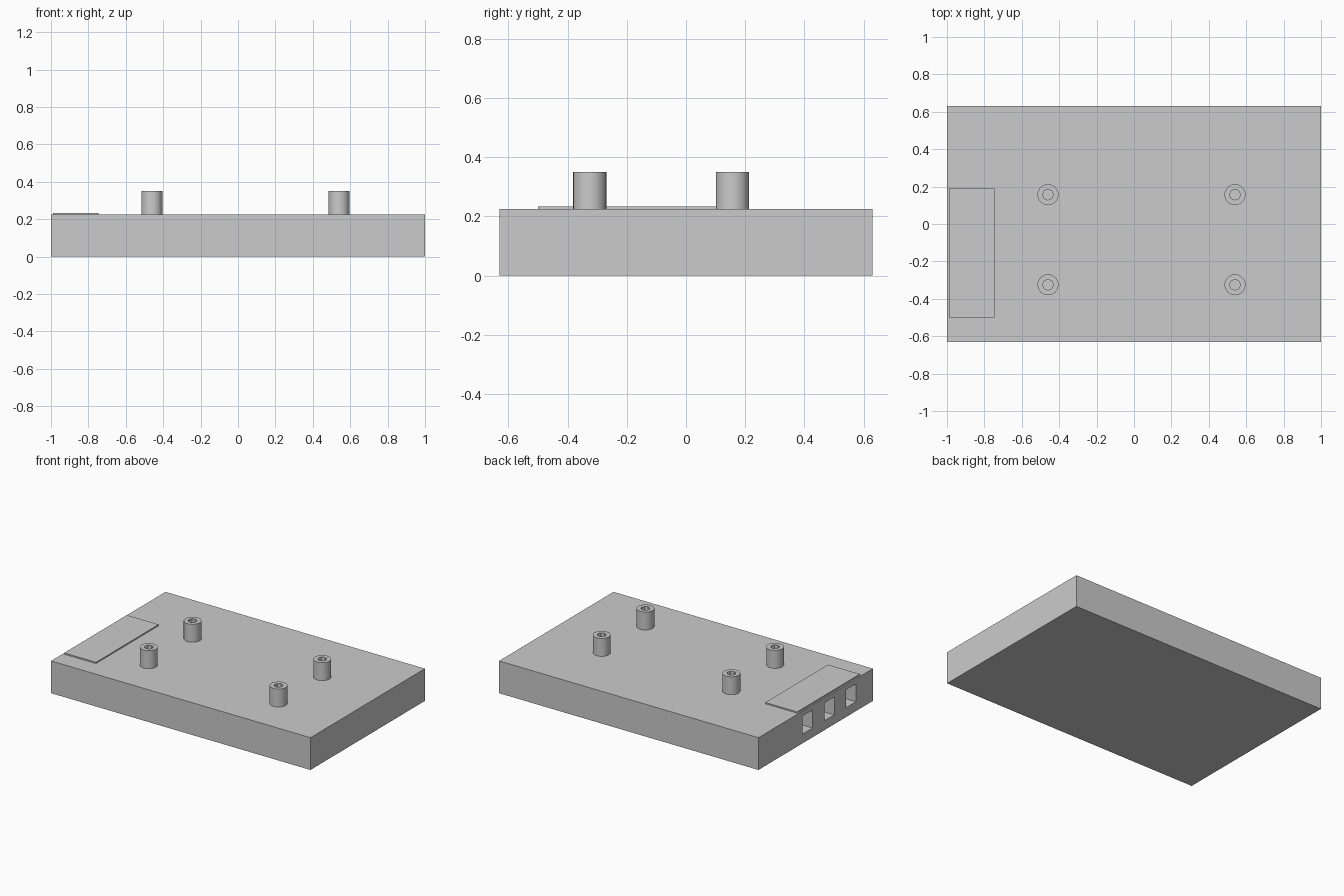
import bpy
import bmesh
from math import radians
from mathutils import Matrix, Vector

cube = bpy.data.objects.get("Cube")
if cube:
    bpy.data.objects.remove(cube, do_unlink=True)

grey = bpy.data.materials.new("plain grey")
grey.use_nodes = True
grey.diffuse_color = (0.6, 0.6, 0.6, 1)
grey.node_tree.nodes["Principled BSDF"].inputs["Base Color"].default_value = (0.6, 0.6, 0.6, 1)


def finish(name, bm):
    mesh = bpy.data.meshes.new(name)
    bm.to_mesh(mesh)
    bm.free()
    mesh.materials.append(grey)
    obj = bpy.data.objects.new(name, mesh)
    bpy.context.collection.objects.link(obj)
    return obj


def box(name, low, high):
    low, high = Vector(low), Vector(high)
    bm = bmesh.new()
    place = Matrix.Translation((low + high) / 2) @ Matrix.Diagonal((*(high - low), 1))
    bmesh.ops.create_cube(bm, size=1, matrix=place)
    return finish(name, bm)


def cylinder(name, x, y, bottom, top, radius, sides):
    bm = bmesh.new()
    bmesh.ops.create_cone(bm, cap_ends=True, segments=sides, radius1=radius, radius2=radius,
                          depth=top - bottom,
                          matrix=Matrix.Translation((x, y, (bottom + top) / 2)))
    return finish(name, bm)


def cut(target, cutter):
    mod = target.modifiers.new("cut", "BOOLEAN")
    mod.operation, mod.solver, mod.object = "DIFFERENCE", "EXACT", cutter
    select(target)
    bpy.ops.object.modifier_apply(modifier=mod.name)
    bpy.data.objects.remove(cutter, do_unlink=True)


def select(obj):
    bpy.ops.object.select_all(action="DESELECT")
    obj.select_set(True)
    bpy.context.view_layer.objects.active = obj


TOP = 0.225

# Case with three square ports in its right end
case = box("case", (-1, -0.63, 0), (1, 0.63, TOP))
for y in (0.09, -0.15, -0.39):
    cut(case, box("port_cutter", (-1.1, y - 0.055, 0.065), (-0.76, y + 0.055, 0.19)))

# Thin cover above the ports
box("port_cover", (-0.99, -0.5, TOP - 0.01), (-0.745, 0.19, TOP + 0.009))

# Four hollow standoffs
for x, x_name in ((-0.46, "right"), (0.54, "left")):
    for y, y_name in ((-0.325, "front"), (0.157, "back")):
        post = cylinder(f"standoff_{y_name}_{x_name}", x, y, TOP - 0.005, 0.35, 0.056, 32)
        cut(post, cylinder("bore_cutter", x, y, TOP, 0.4, 0.029, 8))
        select(post)
        bpy.ops.object.shade_smooth_by_angle(angle=radians(30))
